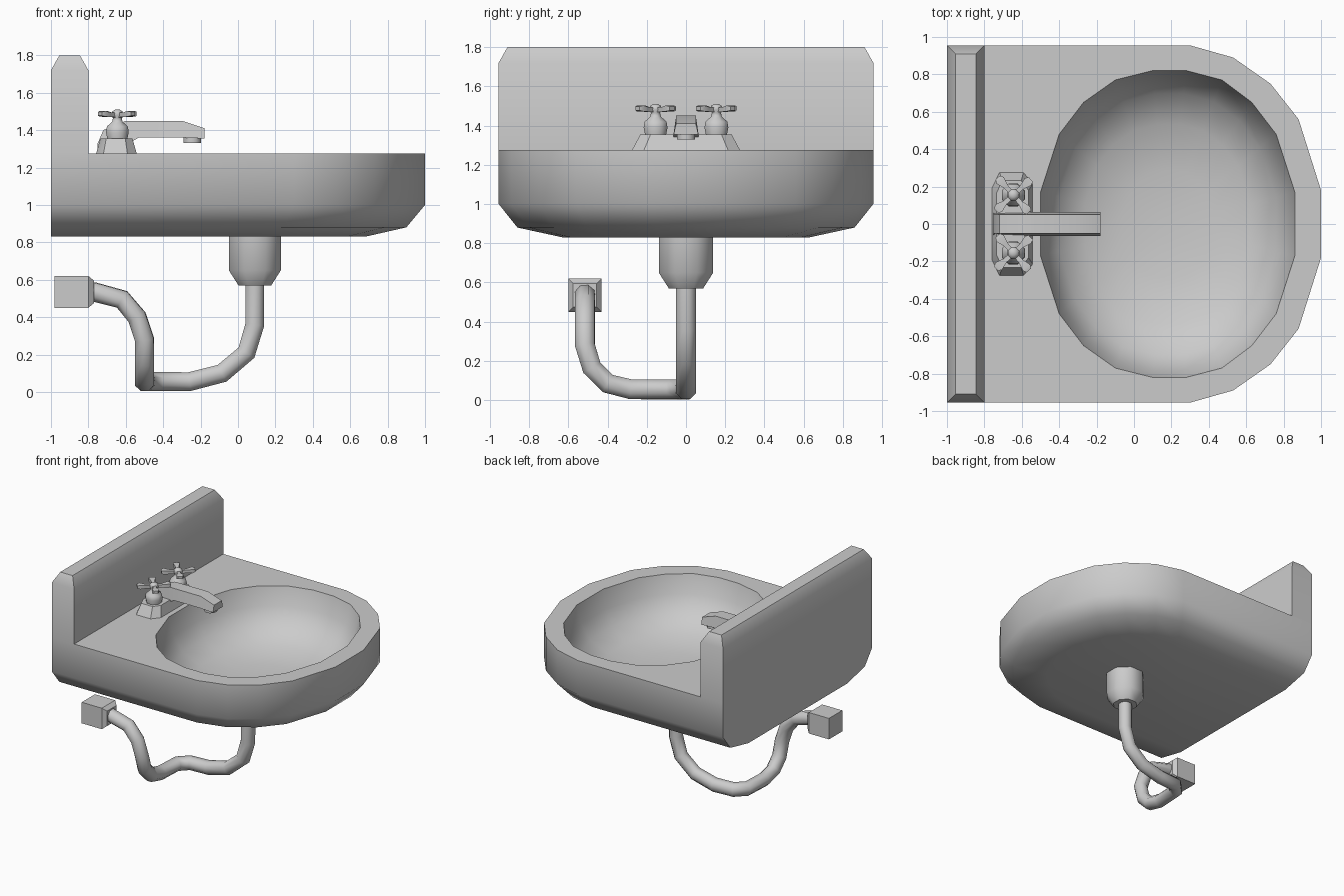
import bpy, bmesh, math
from mathutils import Vector

if "Cube" in bpy.data.objects:
    bpy.data.objects.remove(bpy.data.objects["Cube"])


def finish(name, bm, angle=50):
    bmesh.ops.recalc_face_normals(bm, faces=bm.faces)
    me = bpy.data.meshes.new(name)
    bm.to_mesh(me)
    bm.free()
    ob = bpy.data.objects.new(name, me)
    bpy.context.collection.objects.link(ob)
    bpy.ops.object.select_all(action='DESELECT')
    ob.select_set(True)
    bpy.context.view_layer.objects.active = ob
    bpy.ops.object.shade_smooth_by_angle(angle=math.radians(angle))
    return ob


def add_loft(bm, rings, start=True, end=True):
    rows = [[bm.verts.new(p) for p in r] for r in rings]
    n = len(rows[0])
    for a, b in zip(rows, rows[1:]):
        for i in range(n):
            j = (i + 1) % n
            bm.faces.new((a[i], a[j], b[j], b[i]))
    if start:
        bm.faces.new(rows[0])
    if end:
        bm.faces.new(rows[-1])
    return rows


def loft(name, rings, angle=50):
    bm = bmesh.new()
    add_loft(bm, rings)
    return finish(name, bm, angle)


def circle(cx, cy, r, z, n=8):
    turn = math.pi / n
    return [(cx + r * math.cos(turn + 2 * math.pi * i / n),
             cy + r * math.sin(turn + 2 * math.pi * i / n), z) for i in range(n)]


def rect(x0, x1, y0, y1, z):
    return [(x0, y0, z), (x1, y0, z), (x1, y1, z), (x0, y1, z)]


def mirrored(half):
    return half + [(x, -y) for x, y in reversed(half)]


# basin: D-shaped body with an oval bowl let into the flat top
outline = mirrored([(-1, .955), (.3, .955), (.53, .89), (.73, .75), (.88, .56), (1, .18)])
oval = mirrored([(-.5, .17), (-.4, .48), (-.27, .65), (-.1, .77), (.1, .82),
                 (.28, .82), (.47, .77), (.63, .65), (.76, .48), (.86, .17)])
bm = bmesh.new()
body = add_loft(bm, [[(-1 + (x + 1) * kx, y * ky, z) for x, y in outline]
                     for kx, ky, z in [(.84, .66, .83), (.95, .9, .88), (1, 1, 1.0), (1, 1, 1.275)]],
                end=False)
bowl = add_loft(bm, [[(.18 + (x - .18) * k, y * k, z) for x, y in oval]
                     for k, z in [(1, 1.275), (.95, 1.13), (.85, 1.01), (.65, .92), (.35, .88), (.1, .87)]],
                start=False)
rim = []
for row in (body[-1], bowl[0]):
    for i in range(len(row)):
        rim.append(bm.edges.get((row[i - 1], row[i])))
bmesh.ops.triangle_fill(bm, use_beauty=True, edges=rim, normal=(0, 0, 1))
finish("basin", bm)

# backsplash with chamfered top
loft("backsplash", [rect(-1, -.8, -.955, .955, 1.275),
                    rect(-1, -.8, -.955, .955, 1.72),
                    rect(-.955, -.845, -.91, .91, 1.8)])

# faucet base plate
plate = [(-.11, -.19), (-.07, -.27), (.06, -.27), (.11, -.21),
         (.11, .21), (.06, .27), (-.07, .27), (-.11, .19)]
loft("faucet_base", [[(-.65 + x * k, y * ky, z) for x, y in plate]
                     for k, ky, z in [(1, 1.03, 1.27), (.78, .86, 1.355)]], 30)

# spout: cross-sections along x, narrower on top
spout = [(-.75, 1.29, 1.33), (-.72, 1.3, 1.4), (-.6, 1.32, 1.45), (-.53, 1.36, 1.45),
         (-.3, 1.36, 1.45), (-.18, 1.355, 1.41)]
loft("spout", [[(x, -.063, lo), (x, .063, lo), (x, .05, hi), (x, -.05, hi)]
               for x, lo, hi in spout], 40)
loft("spout_nozzle", [circle(-.245, 0, .05, 1.33), circle(-.245, 0, .05, 1.37)])

# taps: turned stem and a four-bladed cross handle
for side, label in ((-1, "front"), (1, "back")):
    cx, cy = -.645, side * .155
    profile = [(.055, 1.34), (.066, 1.39), (.06, 1.42), (.03, 1.445),
               (.025, 1.465), (.035, 1.48), (.03, 1.5), (.012, 1.51)]
    loft(label + "_tap_stem", [circle(cx, cy, r, z) for r, z in profile])
    bm = bmesh.new()
    for k in range(4):
        a = math.radians(42 + 90 * k)
        u = Vector((math.cos(a), math.sin(a), 0))
        v = Vector((-u.y, u.x, 0))
        c = Vector((cx, cy, 0))
        add_loft(bm, [[c + u * r + v * (w * s) + Vector((0, 0, z + h * t))
                       for s, t in ((-1, -1), (1, -1), (1, 1), (-1, 1))]
                      for r, w, h, z in [(.01, .012, .012, 1.48), (.06, .013, .012, 1.482),
                                         (.105, .026, .015, 1.487), (.125, .016, .01, 1.487)]])
    finish(label + "_tap_handle", bm)

# drain cup under the basin
loft("drain_cup", [circle(.09, 0, r, z) for r, z in [(.15, .86), (.15, .65), (.095, .57)]])

# waste pipe: swept tube
path = [(.09, 0, .6), (.09, 0, .36), (.045, 0, .21), (-.085, 0, .1), (-.26, 0, .055),
        (-.42, -.01, .055), (-.49, -.08, .055), (-.5, -.28, .055), (-.5, -.4, .085),
        (-.5, -.48, .165), (-.5, -.515, .28), (-.54, -.515, .4), (-.62, -.515, .495),
        (-.77, -.515, .535), (-.86, -.515, .535)]
pts = [Vector(p) for p in path]
rings = []
tan = (pts[1] - pts[0]).normalized()
ref = Vector((1, 0, 0))
for i, p in enumerate(pts):
    before = (p - pts[i - 1]).normalized() if i else tan
    after = (pts[i + 1] - p).normalized() if i < len(pts) - 1 else before
    new = (before + after).normalized()
    ref = tan.rotation_difference(new) @ ref
    tan = new
    other = tan.cross(ref)
    r = .0545
    rings.append([p + ref * (r * math.cos(math.pi * (2 * k + 1) / 8))
                  + other * (r * math.sin(math.pi * (2 * k + 1) / 8)) for k in range(8)])
loft("waste_pipe", rings, 60)

# square wall fitting
loft("wall_fitting", [[(x, -.515 + s * h, .535 + t * h)
                       for s, t in ((-1, -1), (1, -1), (1, 1), (-1, 1))]
                      for x, h in [(-.98, .085), (-.8, .085), (-.77, .06)]], 30)
